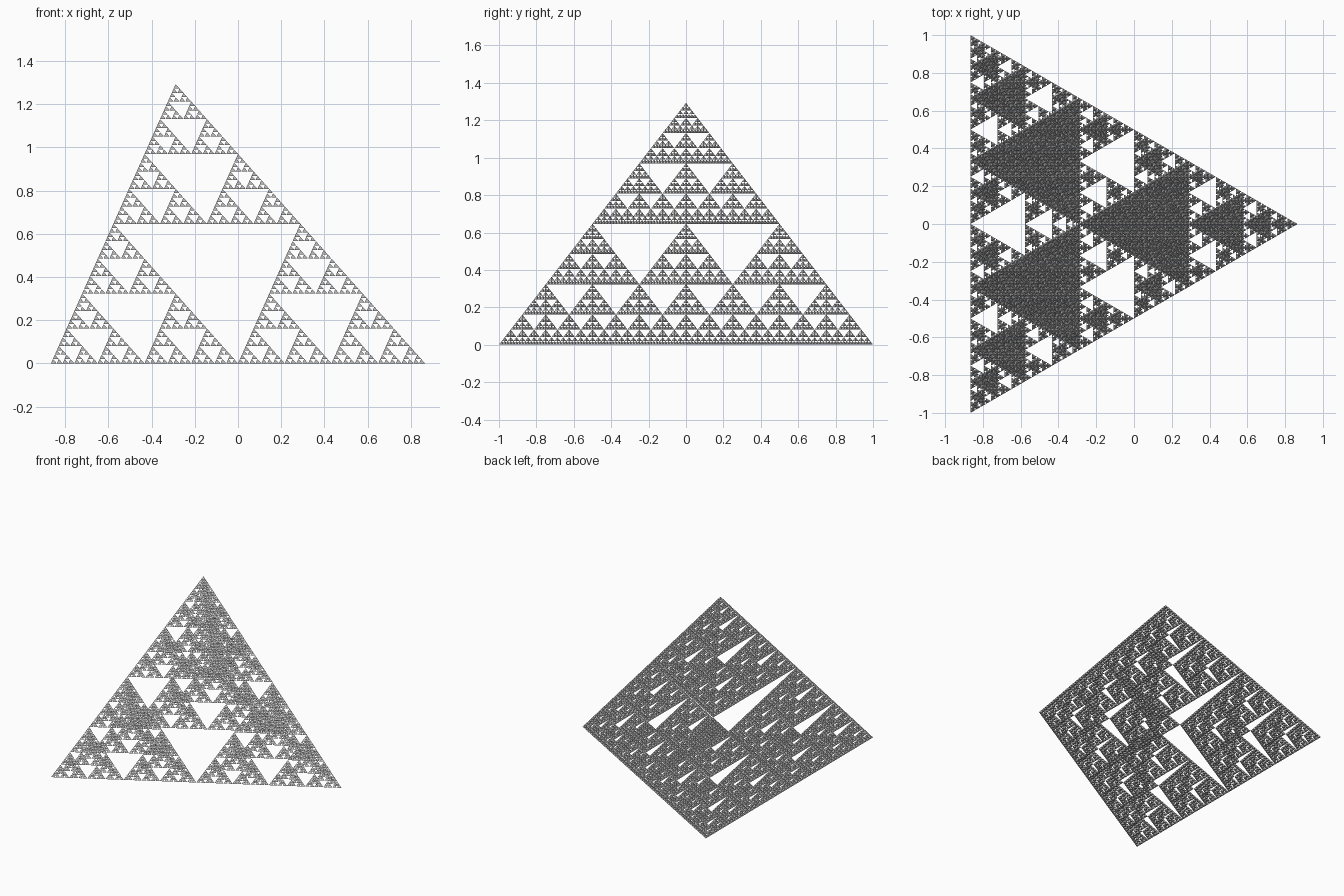
import bpy
from mathutils import Vector

LEVELS = 6
HEIGHT = 1.293

cube = bpy.data.objects.get("Cube")
if cube:
    bpy.data.objects.remove(cube, do_unlink=True)

# Corners of the enclosing pyramid: three on the ground, one above their centroid
r = 3 ** 0.5 / 2
base = [Vector((r, 0, 0)), Vector((-r, 1, 0)), Vector((-r, -1, 0))]
corners = base + [sum(base, Vector()) / 3 + Vector((0, 0, HEIGHT))]

# Each pass replaces every pyramid by four half-size copies at its corners
pyramids = [corners]
for level in range(LEVELS):
    pyramids = [[(corner + p) / 2 for p in pyramid]
                for pyramid in pyramids for corner in pyramid]

# Collect the smallest pyramids in one mesh
verts, faces = [], []
for pyramid in pyramids:
    n = len(verts)
    verts += pyramid
    faces += [(n, n + 2, n + 1), (n, n + 1, n + 3),
              (n + 1, n + 2, n + 3), (n + 2, n, n + 3)]

mesh = bpy.data.meshes.new("fractal_pyramid")
mesh.from_pydata(verts, [], faces)
fractal = bpy.data.objects.new("fractal_pyramid", mesh)
bpy.context.collection.objects.link(fractal)

# Plain grey
grey = bpy.data.materials.new("light_grey")
grey.use_nodes = True
colour = (0.6, 0.6, 0.6, 1)
grey.diffuse_color = colour
grey.node_tree.nodes["Principled BSDF"].inputs["Base Color"].default_value = colour
mesh.materials.append(grey)
